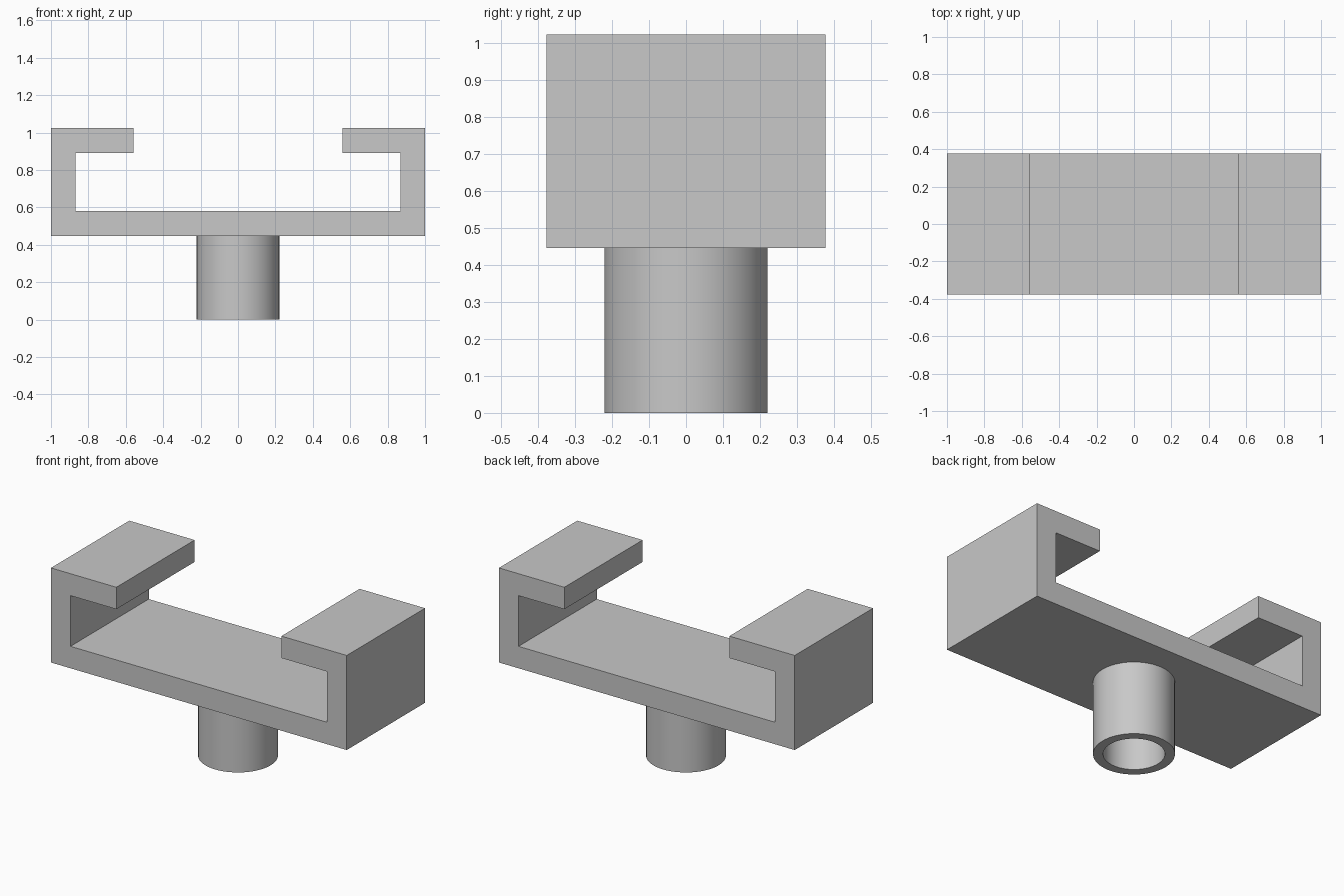
import bpy
import bmesh
from math import cos, sin, tau, radians

if "Cube" in bpy.data.objects:
    bpy.data.objects.remove(bpy.data.objects["Cube"], do_unlink=True)

grey = bpy.data.materials.new("plain_grey")
grey.use_nodes = True
colour = (0.58, 0.58, 0.58, 1)
grey.diffuse_color = colour
grey.node_tree.nodes["Principled BSDF"].inputs["Base Color"].default_value = colour


def add_object(name, bm):
    bmesh.ops.recalc_face_normals(bm, faces=bm.faces)
    mesh = bpy.data.meshes.new(name)
    bm.to_mesh(mesh)
    bm.free()
    mesh.materials.append(grey)
    obj = bpy.data.objects.new(name, mesh)
    bpy.context.collection.objects.link(obj)
    return obj


# Channel bracket: half profile mirrored across x, then extruded along y
DEPTH = 0.378
BASE = 0.446
half = [(1, BASE), (1, 1.024), (0.558, 1.024), (0.558, 0.89),
        (0.868, 0.89), (0.868, 0.58)]
outline = half + [(-x, z) for x, z in reversed(half)]
bm = bmesh.new()
face = bm.faces.new([bm.verts.new((x, -DEPTH, z)) for x, z in outline])
extruded = bmesh.ops.extrude_face_region(bm, geom=[face], use_keep_orig=True)
moved = [v for v in extruded["geom"] if isinstance(v, bmesh.types.BMVert)]
bmesh.ops.translate(bm, verts=moved, vec=(0, 2 * DEPTH, 0))
add_object("channel_bracket", bm)

# Hollow mounting tube: rectangular section turned around z
SIDES = 64
section = [(0.221, 0), (0.221, BASE), (0.167, BASE), (0.167, 0)]
bm = bmesh.new()
rings = [[bm.verts.new((r * cos(tau * i / SIDES), r * sin(tau * i / SIDES), z))
          for i in range(SIDES)] for r, z in section]
for k, ring in enumerate(rings):
    following = rings[(k + 1) % len(rings)]
    for i in range(SIDES):
        j = (i + 1) % SIDES
        bm.faces.new((ring[i], ring[j], following[j], following[i]))
tube = add_object("mounting_tube", bm)

# Smooth the round walls, keep the rims crisp
bpy.ops.object.select_all(action="DESELECT")
tube.select_set(True)
bpy.context.view_layer.objects.active = tube
bpy.ops.object.shade_smooth_by_angle(angle=radians(30))
